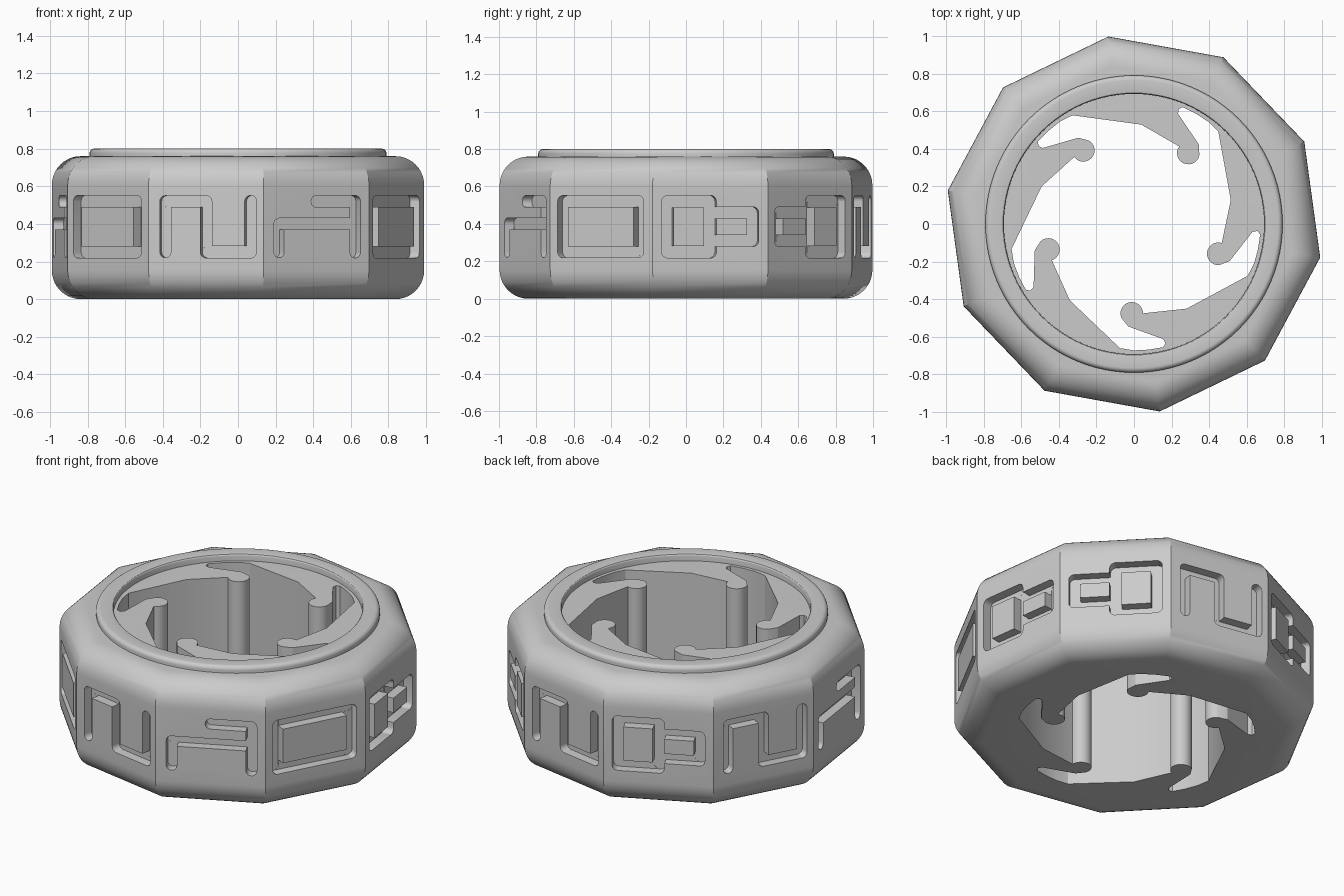
import bpy, bmesh
from math import sin, cos, pi, radians
from mathutils import Vector, Matrix

cube = bpy.data.objects.get("Cube")
if cube:
    bpy.data.objects.remove(cube, do_unlink=True)

SIDES = 10
START = radians(-82.2)          # angle of the first outer corner
RADIUS = 1.006
APOTHEM = RADIUS * cos(pi / SIDES)
TOP = 0.76

grey = bpy.data.materials.new("plain_grey")
grey.use_nodes = True
grey.diffuse_color = (0.6, 0.6, 0.6, 1)
grey.node_tree.nodes["Principled BSDF"].inputs["Base Color"].default_value = (0.6, 0.6, 0.6, 1)


def make_object(name, bm):
    bmesh.ops.recalc_face_normals(bm, faces=bm.faces)
    mesh = bpy.data.meshes.new(name)
    bm.to_mesh(mesh)
    bm.free()
    mesh.materials.append(grey)
    obj = bpy.data.objects.new(name, mesh)
    bpy.context.collection.objects.link(obj)
    return obj


def loft(bm, loops, closed=False):
    """Skin rings of points, capped at both ends or joined into a loop."""
    rings = [[bm.verts.new(p) for p in loop] for loop in loops]
    pairs = list(zip(rings, rings[1:]))
    if closed:
        pairs.append((rings[-1], rings[0]))
    else:
        bm.faces.new(rings[0])
        bm.faces.new(rings[-1])
    for a, b in pairs:
        n = len(a)
        for i in range(n):
            j = (i + 1) % n
            bm.faces.new((a[i], a[j], b[j], b[i]))


def ring(radius, z, sides, start=0.0):
    angles = [start + 2 * pi * i / sides for i in range(sides)]
    return [(radius * cos(a), radius * sin(a), z) for a in angles]


def arc(cx, cy, r, a0, a1, steps):
    angles = [radians(a0 + (a1 - a0) * i / steps) for i in range(steps + 1)]
    return [(cx + r * cos(a), cy + r * sin(a)) for a in angles]


def smooth(obj):
    bpy.ops.object.select_all(action='DESELECT')
    bpy.context.view_layer.objects.active = obj
    obj.select_set(True)
    bpy.ops.object.shade_smooth_by_angle(angle=radians(30))


def cut(obj, cutter, overlapping=False):
    mod = obj.modifiers.new("cut", 'BOOLEAN')
    mod.operation = 'DIFFERENCE'
    mod.solver = 'EXACT'
    mod.use_self = overlapping
    mod.object = cutter
    bpy.context.view_layer.objects.active = obj
    bpy.ops.object.modifier_apply(modifier=mod.name)
    bpy.data.objects.remove(cutter, do_unlink=True)


# Ten-sided body with rounded upper and lower rims
fillet = 0.155
profile = arc(RADIUS - fillet, fillet, fillet, -90, 0, 10)
profile += arc(RADIUS - fillet, TOP - fillet, fillet, 0, 90, 10)
bm = bmesh.new()
loft(bm, [ring(r, z, SIDES, START) for r, z in profile])
body = make_object("ring_body", bm)

# Through hole whose outline leaves five curled springs
slot = [(-.075, -.66), (0, -.672), (.08, -.668), (.155, -.655),
        (.167, -.635), (.155, -.612), (-.03, -.545)]
spring = slot + arc(-.012, -.475, .06, 205, 0, 14) + [(.28, -.45)]
outline = []
for k in range(5):
    turn = Matrix.Rotation(2 * pi * k / 5, 2)
    outline += [turn @ Vector(p) for p in spring]
bm = bmesh.new()
loft(bm, [[(p.x, p.y, z) for p in outline] for z in (-0.2, 1.0)])
cut(body, make_object("hole_cutter", bm))

# Ornamental channels, as strokes in (across, height) on a side
LOW, HIGH = 0.25, 0.52


def box(u0, u1, z0=LOW, z1=HIGH):
    return [(u0, z0), (u1, z0), (u1, z1), (u0, z1), (u0, z0)]


frame = [box(-.235, .225)]
meander = [[(-.22, LOW), (-.22, HIGH), (0, HIGH), (0, LOW), (.24, LOW), (.24, HIGH)]]
twin_box = [box(-.23, 0, .31, .46), box(0, .23)]
twin_box_flipped = [[(-u, z) for u, z in path] for path in twin_box]
step = [[(-.22, LOW), (-.22, .4), (.23, .4)], [(.0, HIGH), (.23, HIGH), (.23, LOW)]]

# Listed anticlockwise from the side that faces the front
motifs = [meander, step, frame, twin_box_flipped, twin_box,
          meander, twin_box_flipped, meander, step, frame]


def channel(bm, a, b, angle, index):
    """Round-ended prism across one side; tiny size steps avoid shared planes."""
    r = 0.03 + 0.0004 * index
    depth = 0.055 + 0.0005 * index
    heading = (b - a).angle_signed(Vector((1, 0)))
    turn = heading * 180 / pi
    flat = arc(b.x, b.y, r, turn - 90, turn + 90, 8)
    flat += arc(a.x, a.y, r, turn + 90, turn + 270, 8)
    out = Vector((cos(angle), sin(angle), 0))
    across = Vector((-sin(angle), cos(angle), 0))
    up = Vector((0, 0, 1))
    loft(bm, [[out * d + across * u + up * z for u, z in flat]
              for d in (APOTHEM - depth, APOTHEM + 0.04 + 0.0005 * index)])


bm = bmesh.new()
for side, motif in enumerate(motifs):
    angle = START + 2 * pi * (side - 0.5) / SIDES
    index = 0
    for path in motif:
        for a, b in zip(path, path[1:]):
            channel(bm, Vector(a), Vector(b), angle, index)
            index += 1
cut(body, make_object("channel_cutter", bm), overlapping=True)
smooth(body)

# Round collar on the top
collar_profile = [(0.692, 0.74), (0.79, 0.74)]
collar_profile += arc(0.765, 0.775, 0.025, 0, 90, 6)
collar_profile += arc(0.702, 0.79, 0.01, 90, 180, 3)
bm = bmesh.new()
loft(bm, [ring(r, z, 96) for r, z in collar_profile], closed=True)
smooth(make_object("top_collar", bm))
